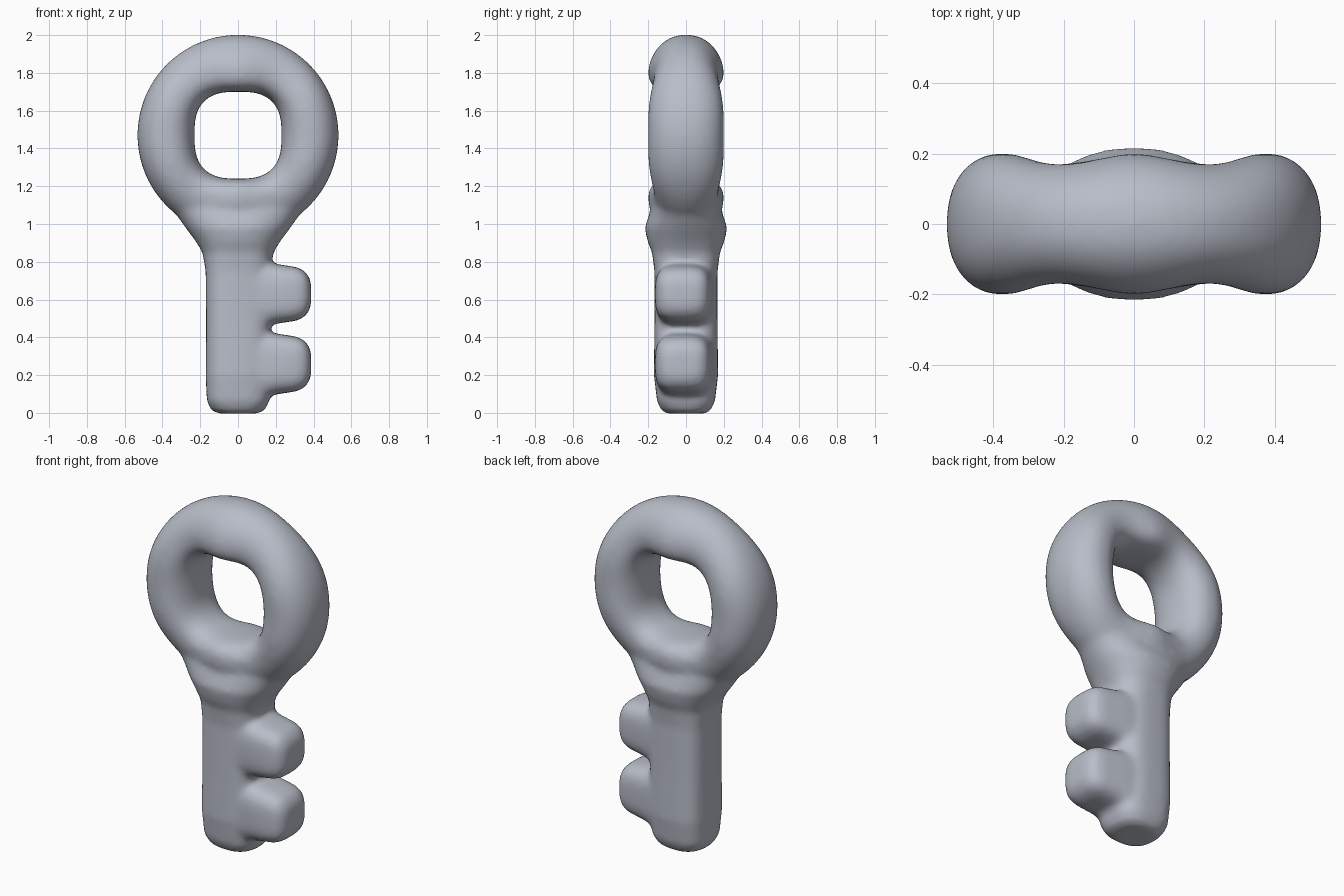
import bpy, bmesh, math

if "Cube" in bpy.data.objects:
    bpy.data.objects.remove(bpy.data.objects["Cube"])

bm = bmesh.new()


def spow(v, e):
    return math.copysign(abs(v) ** e, v)


def skin(rings, closed):
    """Bridge a list of vertex loops, capping the ends unless closed."""
    n = len(rings[0])
    count = len(rings) if closed else len(rings) - 1
    faces = []
    for i in range(count):
        a, b = rings[i], rings[(i + 1) % len(rings)]
        for j in range(n):
            k = (j + 1) % n
            faces.append(bm.faces.new((a[j], a[k], b[k], b[j])))
    if not closed:
        faces.append(bm.faces.new(rings[0][::-1]))
        faces.append(bm.faces.new(rings[-1]))
    bmesh.ops.recalc_face_normals(bm, faces=faces)


def super_loop(place, hu, hv, e, n=48):
    """Superellipse loop; place(u, v) returns the 3D position."""
    angles = [2 * math.pi * j / n for j in range(n)]
    return [bm.verts.new(place(hu * spow(math.cos(a), 2 / e),
                               hv * spow(math.sin(a), 2 / e))) for a in angles]


# Bow: fat ring with a slightly squared hole and gently lobed thickness
N, M = 64, 32
bow = []
for i in range(N):
    t = 2 * math.pi * i / N
    inner = 0.23 + 0.012 * (1 - math.cos(4 * t))
    outer = 0.533
    mid, half = (inner + outer) / 2, (outer - inner) / 2
    thick = (0.188 + 0.007 * (math.cos(2 * t) - math.cos(6 * t))
             + 0.0125 * math.cos(4 * t))
    skew = 0.004 + 0.048 * math.sin(t) ** 4
    loop = []
    for j in range(M):
        p = 2 * math.pi * j / M
        r = mid + half * spow(math.cos(p), 0.92) - skew * math.sin(p) ** 2
        y = thick * spow(math.sin(p), 0.88)
        loop.append(bm.verts.new((r * math.cos(t), y, 1.47 + r * math.sin(t))))
    bow.append(loop)
skin(bow, True)

# Shaft and flared neck: z, half width, half depth, squareness
sections = [(-.004, .10, .10, 2.5), (.013, .14, .13, 2.7), (.06, .165, .153, 3),
            (.2, .171, .170, 3.2), (.45, .169, .167, 3.2), (.75, .171, .167, 3.1),
            (.85, .188, .180, 2.6), (.91, .225, .204, 2.3), (.98, .278, .219, 2.15),
            (1.04, .32, .199, 2.2), (1.10, .37, .175, 2.4),
            (1.17, .415, .189, 2.3), (1.22, .42, .13, 2.3)]
skin([super_loop(lambda u, v: (u, v, z), hx, hy, e) for z, hx, hy, e in sections], False)

# Two soft teeth on the right, widening where they meet the shaft:
# x, depth centre, half depth, extra half height, squareness
profile = [(.0, -.005, .155, .045, 3.2), (.14, -.005, .155, .035, 3.2),
           (.19, -.01, .154, .012, 3.3), (.25, -.015, .15, .003, 3.4),
           (.31, -.017, .143, -.006, 3.5), (.35, -.018, .13, -.025, 3.5),
           (.375, -.018, .105, -.055, 3.2), (.387, -.018, .07, -.09, 3)]
for z0, z1 in ((.108, .41), (.482, .778)):
    mid, half = (z0 + z1) / 2, (z1 - z0) / 2
    skin([super_loop(lambda u, v: (x, yc + u, mid + v), hy, half + dz, e)
          for x, yc, hy, dz, e in profile], False)

mesh = bpy.data.meshes.new("key")
bm.to_mesh(mesh)
bm.free()
key = bpy.data.objects.new("key", mesh)
bpy.context.collection.objects.link(key)

# Melt the parts into one soft skin
remesh = key.modifiers.new("melt", 'REMESH')
remesh.mode = 'VOXEL'
remesh.voxel_size = 0.014
remesh.use_smooth_shade = True
soft = key.modifiers.new("soften", 'SMOOTH')
soft.factor = 0.5
soft.iterations = 14

grey = bpy.data.materials.new("soft grey")
grey.diffuse_color = (0.48, 0.51, 0.58, 1)
grey.use_nodes = True
grey.node_tree.nodes["Principled BSDF"].inputs["Base Color"].default_value = grey.diffuse_color
mesh.materials.append(grey)
for f in mesh.polygons:
    f.use_smooth = True
